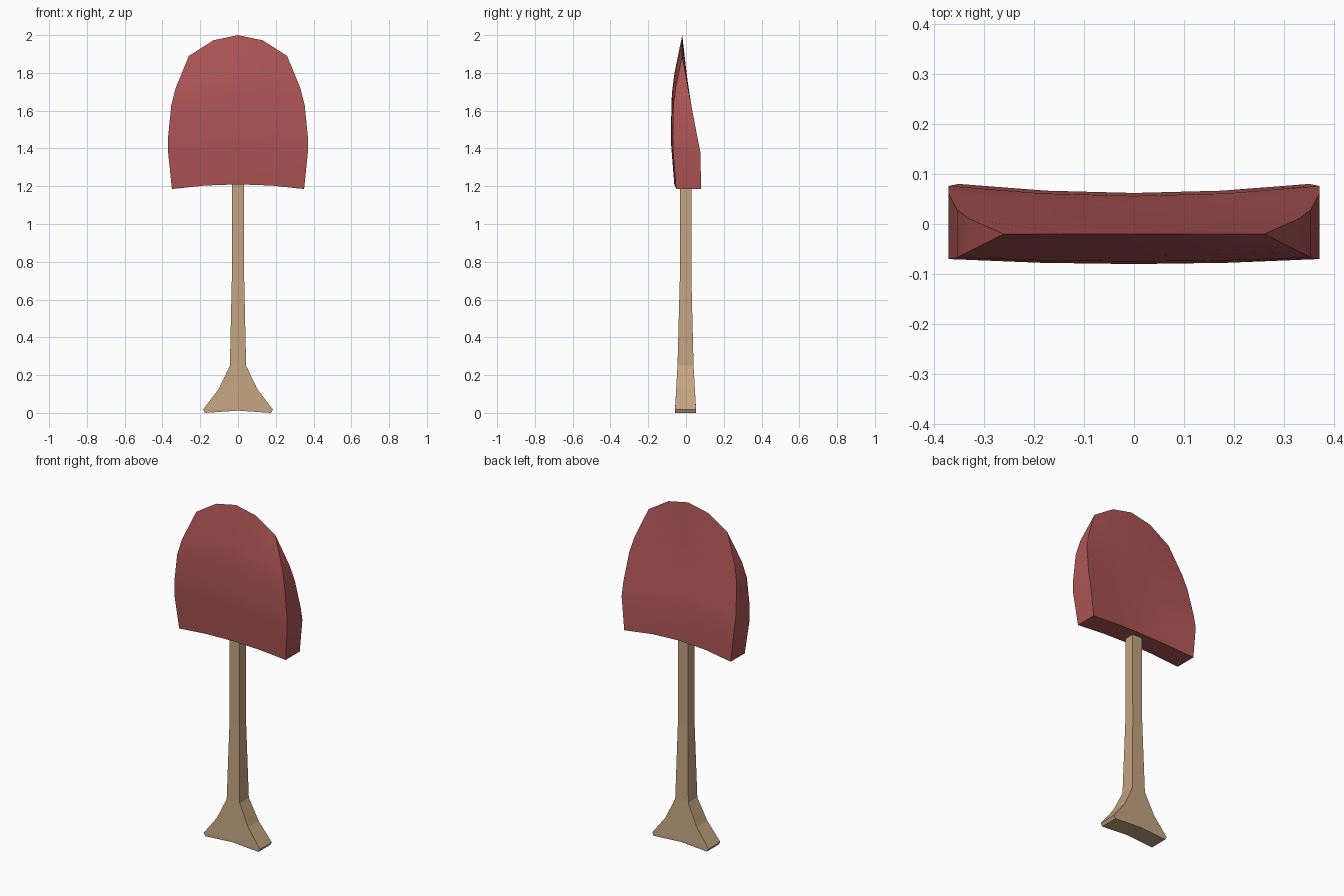
import bpy, bmesh, math

if "Cube" in bpy.data.objects:
    bpy.data.objects.remove(bpy.data.objects["Cube"])


def loft(name, rows, cols, color):
    """Slab lofted upward; row = half width, edge z, z bow, front y, back y, front bow, back bow."""
    bm = bmesh.new()
    front, back = [], []
    for hw, z, zb, yf, yb, fb, bb in rows:
        f, b = [], []
        for t in cols:
            k = 1 - t * t
            f.append(bm.verts.new((hw * t, yf + fb * k, z + zb * k)))
            b.append(bm.verts.new((hw * t, yb + bb * k, z + zb * k)))
        front.append(f)
        back.append(b)
    n = len(cols)
    for i in range(len(rows) - 1):
        for j in range(n - 1):
            for g in (front, back):
                bm.faces.new((g[i][j], g[i][j + 1], g[i + 1][j + 1], g[i + 1][j]))
        for j in (0, n - 1):
            bm.faces.new((front[i][j], back[i][j], back[i + 1][j], front[i + 1][j]))
    for i in (0, len(rows) - 1):
        for j in range(n - 1):
            bm.faces.new((front[i][j], front[i][j + 1], back[i][j + 1], back[i][j]))
    bmesh.ops.remove_doubles(bm, verts=bm.verts, dist=0.0005)
    bmesh.ops.recalc_face_normals(bm, faces=bm.faces)
    me = bpy.data.meshes.new(name)
    bm.to_mesh(me)
    bm.free()
    mat = bpy.data.materials.new(name + "_color")
    mat.diffuse_color = color
    mat.use_nodes = True
    mat.node_tree.nodes["Principled BSDF"].inputs["Base Color"].default_value = mat.diffuse_color
    me.materials.append(mat)
    ob = bpy.data.objects.new(name, me)
    bpy.context.collection.objects.link(ob)
    return ob


# Curved blade, thick at the bottom and tapering to a sharp arched tip
blade = loft("blade", [
    (0.35, 1.185, 0.025, -0.052, 0.080, -0.010, -0.018),
    (0.37, 1.38, 0.03, -0.068, 0.076, -0.010, -0.020),
    (0.37, 1.46, 0.04, -0.070, 0.060, -0.010, -0.018),
    (0.353, 1.63, 0.06, -0.067, 0.028, -0.008, -0.012),
    (0.33, 1.72, 0.08, -0.055, 0.011, -0.006, -0.008),
    (0.26, 1.89, 0.11, -0.020, -0.020, 0, 0),
], [-1, -0.5, 0, 0.5, 1], (0.42, 0.09, 0.09, 1))

# Square shaft flaring into the wide grip at the bottom
loft("handle", [
    (0.175, 0.0, 0.012, -0.058, 0.053, 0, 0),
    (0.185, 0.018, 0.005, -0.058, 0.053, 0, 0),
    (0.103, 0.125, 0, -0.052, 0.047, 0, 0),
    (0.043, 0.25, 0, -0.045, 0.040, 0, 0),
    (0.033, 0.7, 0, -0.033, 0.029, 0, 0),
    (0.033, 1.25, 0, -0.031, 0.028, 0, 0),
], [-1, 0, 1], (0.55, 0.37, 0.22, 1))

# Smooth blade faces with crisp rims
bpy.context.view_layer.objects.active = blade
blade.select_set(True)
bpy.ops.object.shade_smooth_by_angle(angle=math.radians(30))
